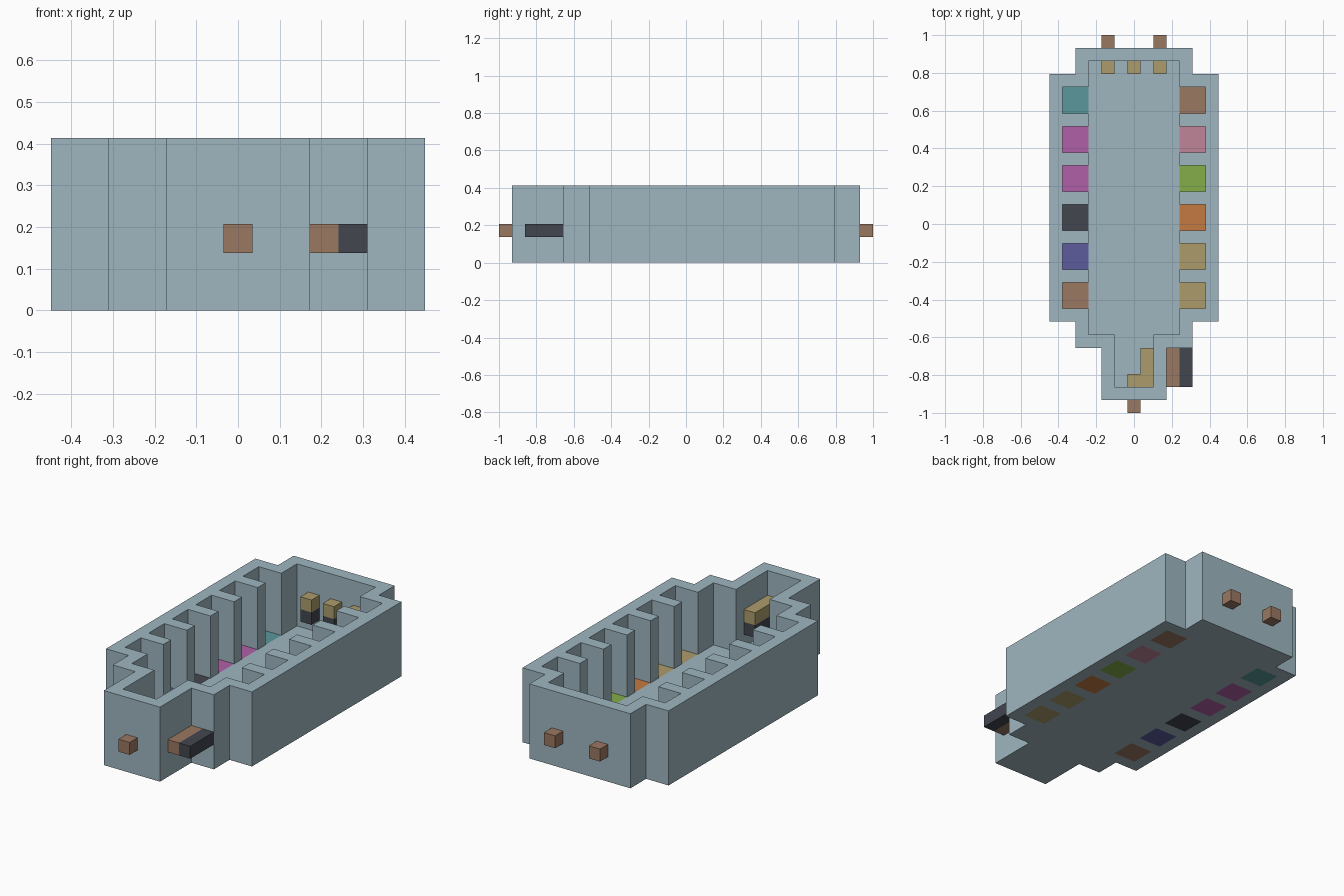
import bpy
import bmesh

U = 2 / 29  # one building block

cube = bpy.data.objects.get("Cube")
if cube:
    bpy.data.objects.remove(cube, do_unlink=True)


def material(name, hex_code):
    """Flat material from an sRGB hex colour."""
    srgb = [int(hex_code[i:i + 2], 16) / 255 for i in (0, 2, 4)]
    lin = [c / 12.92 if c <= 0.04045 else ((c + 0.055) / 1.055) ** 2.4 for c in srgb]
    mat = bpy.data.materials.new(name)
    mat.use_nodes = True
    mat.diffuse_color = (*lin, 1)
    bsdf = mat.node_tree.nodes["Principled BSDF"]
    bsdf.inputs["Base Color"].default_value = (*lin, 1)
    bsdf.inputs["Roughness"].default_value = 0.9
    return mat


hull = material("pale_blue_grey", "9FB6C0")
brown = material("brown", "9B7862")
dark = material("charcoal", "42464F")
gold = material("dull_gold", "AC9C6C")
magenta = material("magenta", "B160A8")
teal = material("teal", "5A979C")
indigo = material("indigo", "5C5C9C")
pink = material("pink", "C08598")
green = material("green", "84AD4A")
orange = material("orange", "C47A42")


def finish(name, bm, mat):
    mesh = bpy.data.meshes.new(name)
    bm.to_mesh(mesh)
    bm.free()
    mesh.materials.append(mat)
    obj = bpy.data.objects.new(name, mesh)
    bpy.context.collection.objects.link(obj)
    return obj


def box(name, mat, x, y, z):
    """Box from (low, high) ranges in blocks."""
    bm = bmesh.new()
    bmesh.ops.create_cube(bm, size=1)
    for v in bm.verts:
        for axis, (low, high) in enumerate((x, y, z)):
            v.co[axis] = U * (high if v.co[axis] > 0 else low)
    return finish(name, bm, mat)


def slab(name, mat, height, *half_outlines):
    """Upright slab on the ground from mirrored half outlines; a second one is a hole."""
    bm = bmesh.new()
    for half in half_outlines:
        loop = half + [(-x, y) for x, y in reversed(half)]
        verts = [bm.verts.new((x * U, y * U, height * U / 2)) for x, y in loop]
        for i, v in enumerate(verts):
            bm.edges.new((verts[i - 1], v))
    bmesh.ops.triangle_fill(bm, use_beauty=True, edges=bm.edges[:], normal=(0, 0, 1))
    bmesh.ops.recalc_face_normals(bm, faces=bm.faces[:])
    obj = finish(name, bm, mat)
    solid = obj.modifiers.new("thickness", "SOLIDIFY")
    solid.thickness = height * U
    solid.offset = 0
    return obj


# Stepped walls with a row of open bays down each side
outer = [(2.5, -13.5), (2.5, -9.5), (4.5, -9.5), (4.5, -7.5),
         (6.5, -7.5), (6.5, 11.5), (4.5, 11.5), (4.5, 13.5)]
nose = [(1.5, -12.5), (1.5, -8.5), (3.5, -8.5)]
stern = [(3.5, 12.5)]
bay_starts = [-6.5 + 3 * i for i in range(6)]
bays = []
for y in bay_starts:
    bays += [(3.5, y), (5.5, y), (5.5, y + 2), (3.5, y + 2)]
slab("hull_walls", hull, 6, outer, nose + bays + stern)

# Floor of the central aisle
slab("deck", hull, 1, nose + stern)

# Coloured floor in every bay, front to back
left_colours = [gold, gold, orange, green, pink, brown]
right_colours = [brown, indigo, dark, magenta, magenta, teal]
for i, y in enumerate(bay_starts):
    box(f"left_bay_floor_{i + 1}", left_colours[i], (3.5, 5.5), (y, y + 2), (0, 1))
    box(f"right_bay_floor_{i + 1}", right_colours[i], (-5.5, -3.5), (y, y + 2), (0, 1))


def console(name, x, y):
    """Gold block on a dark block, fixed to the inside of a wall."""
    box(name + "_base", dark, x, y, (2, 3))
    box(name + "_top", gold, x, y, (3, 4))


# Consoles at the back wall and in the nose
for side, x in (("right", -2.5), ("middle", -0.5), ("left", 1.5)):
    console(f"back_{side}_console", (x, x + 1), (11.5, 12.5))
console("nose_front_console", (-0.5, 0.5), (-12.5, -11.5))
console("nose_side_console", (0.5, 1.5), (-12.5, -9.5))

# Stubs outside the front and back walls
box("front_stub", brown, (-0.5, 0.5), (-14.5, -13.5), (2, 3))
box("back_right_stub", brown, (-2.5, -1.5), (13.5, 14.5), (2, 3))
box("back_left_stub", brown, (1.5, 2.5), (13.5, 14.5), (2, 3))

# Two-tone bar on the left of the nose
box("side_bar_mount", brown, (2.5, 3.5), (-12.5, -9.5), (2, 3))
box("side_bar_cover", dark, (3.5, 4.5), (-12.5, -9.5), (2, 3))
